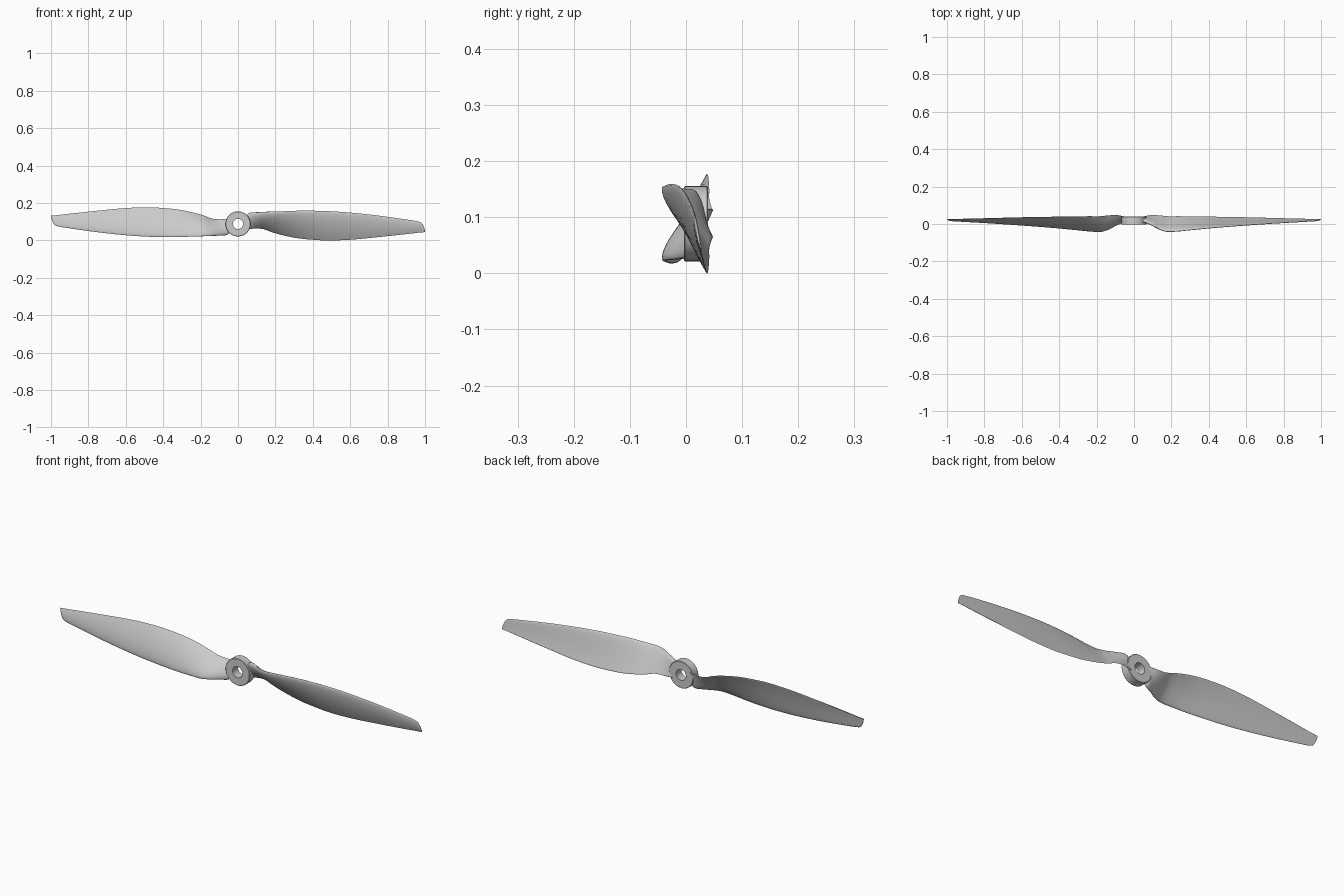
import bpy, bmesh, math

if "Cube" in bpy.data.objects:
    bpy.data.objects.remove(bpy.data.objects["Cube"])

CZ = 0.0885          # height of the spin axis
RING = 14            # points per side of the airfoil
STEPS = 5            # subdivisions between stations

# blade stations: x, leading z, leading y, trailing z, trailing y, thickness
STATIONS = [
    (0.03, 0.120, 0.014, 0.066, 0.034, 0.016),
    (0.06, 0.147, 0.012, 0.062, 0.042, 0.022),
    (0.10, 0.150, -0.008, 0.064, 0.048, 0.024),
    (0.14, 0.152, -0.030, 0.060, 0.046, 0.022),
    (0.18, 0.154, -0.041, 0.045, 0.042, 0.020),
    (0.24, 0.156, -0.038, 0.028, 0.042, 0.018),
    (0.32, 0.159, -0.030, 0.012, 0.041, 0.016),
    (0.40, 0.159, -0.022, 0.004, 0.040, 0.015),
    (0.48, 0.157, -0.015, 0.000, 0.038, 0.014),
    (0.60, 0.149, -0.006, 0.004, 0.036, 0.012),
    (0.75, 0.133, 0.004, 0.018, 0.032, 0.009),
    (0.90, 0.112, 0.013, 0.034, 0.028, 0.007),
    (0.96, 0.102, 0.016, 0.041, 0.027, 0.006),
    (0.98, 0.094, 0.018, 0.043, 0.027, 0.005),
    (0.992, 0.076, 0.021, 0.044, 0.026, 0.004),
    (1.00, 0.052, 0.025, 0.045, 0.026, 0.002),
]


def slope(i, k):
    a, b = STATIONS[max(i - 1, 0)], STATIONS[min(i + 1, len(STATIONS) - 1)]
    return (b[k] - a[k]) / (b[0] - a[0])


def smooth_stations():
    out = []
    for i in range(len(STATIONS) - 1):
        p, q = STATIONS[i], STATIONS[i + 1]
        w = q[0] - p[0]
        for s in range(STEPS):
            t = s / STEPS
            h = (2*t**3 - 3*t**2 + 1, t**3 - 2*t**2 + t, 3*t**2 - 2*t**3, t**3 - t**2)
            out.append([p[0] + w * t] + [
                h[0]*p[k] + h[1]*w*slope(i, k) + h[2]*q[k] + h[3]*w*slope(i + 1, k)
                for k in range(1, 6)])
    return out + [list(STATIONS[-1])]


def airfoil(x, zl, yl, zt, yt, thick):
    """Closed cambered section, convex towards the front."""
    dy, dz = yt - yl, zt - zl
    chord = math.hypot(dy, dz)
    ny, nz = dz / chord, -dy / chord
    pts = []
    for j in range(2 * RING):
        a = math.pi * j / RING
        t = (1 + math.cos(a)) / 2
        side = 1 if j < RING else -1
        half = thick * 5 * (0.2969*math.sqrt(t) - 0.126*t - 0.3516*t*t
                            + 0.2843*t**3 - 0.1036*t**4)
        off = 0.035 * chord * 4 * t * (1 - t) + side * (half + 0.0006 * t)
        pts.append((x, yl + dy*t + ny*off, zl + dz*t + nz*off))
    return pts


def finish(bm, name, angle):
    bmesh.ops.recalc_face_normals(bm, faces=bm.faces)
    me = bpy.data.meshes.new(name)
    bm.to_mesh(me)
    bm.free()
    ob = bpy.data.objects.new(name, me)
    bpy.context.collection.objects.link(ob)
    bpy.ops.object.select_all(action='DESELECT')
    ob.select_set(True)
    bpy.context.view_layer.objects.active = ob
    bpy.ops.object.shade_smooth_by_angle(angle=math.radians(angle))
    return ob


def skin(bm, rings, closed=False):
    n = len(rings[0])
    pairs = list(zip(rings, rings[1:])) + ([(rings[-1], rings[0])] if closed else [])
    for a, b in pairs:
        for j in range(n):
            bm.faces.new((a[j], a[(j+1) % n], b[(j+1) % n], b[j]))


# twisted blades, the second turned half way round the axis
def make_blade(name, s):
    bm = bmesh.new()
    rings = [[bm.verts.new((s*x, y, CZ + s*(z - CZ))) for x, y, z in airfoil(*st)]
             for st in smooth_stations()]
    skin(bm, rings)
    bm.faces.new(rings[0])
    bm.faces.new(rings[-1])
    return finish(bm, name, 40)


make_blade("right_blade", 1)
make_blade("left_blade", -1)

# hub ring with a bore, lightly chamfered on the outside
profile = [(0.027, -0.004), (0.065, -0.004), (0.067, -0.002),
           (0.067, 0.037), (0.065, 0.039), (0.027, 0.039)]
bm = bmesh.new()
rings = []
for i in range(48):
    a = 2 * math.pi * i / 48
    rings.append([bm.verts.new((r*math.cos(a), y, CZ + r*math.sin(a))) for r, y in profile])
skin(bm, rings, closed=True)
finish(bm, "hub", 30)
